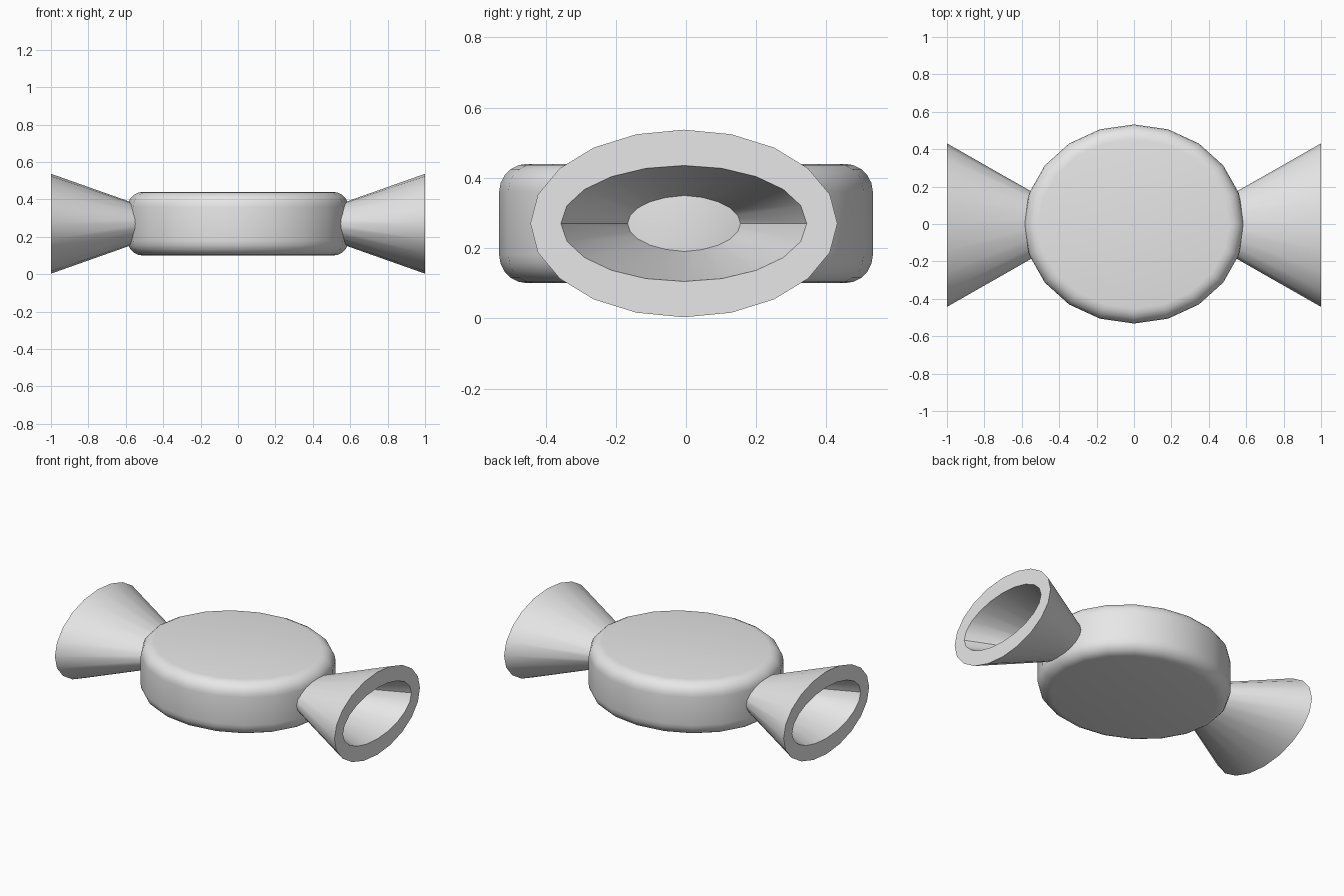
import bpy
import bmesh
from math import cos, sin, pi, radians
from mathutils import Vector

cube = bpy.data.objects.get("Cube")
if cube:
    bpy.data.objects.remove(cube, do_unlink=True)

SIDES = 20

grey = bpy.data.materials.new("plain_grey")
grey.use_nodes = True
grey.diffuse_color = (0.8, 0.8, 0.8, 1)
grey.node_tree.nodes["Principled BSDF"].inputs["Base Color"].default_value = (0.8, 0.8, 0.8, 1)


def loft(name, profile, centre, axis, u, v):
    """Skin elliptical rings (distance along axis, radius u, radius v) and cap both ends."""
    bm = bmesh.new()
    centre, axis, u, v = map(Vector, (centre, axis, u, v))
    rings = []
    for d, ru, rv in profile:
        angles = [2 * pi * i / SIDES for i in range(SIDES)]
        rings.append([bm.verts.new(centre + axis * d + u * ru * cos(a) + v * rv * sin(a))
                      for a in angles])
    for low, high in zip(rings, rings[1:]):
        for i in range(SIDES):
            j = (i + 1) % SIDES
            bm.faces.new((low[i], low[j], high[j], high[i]))
    bm.faces.new(rings[0])
    bm.faces.new(rings[-1])
    bmesh.ops.recalc_face_normals(bm, faces=bm.faces)
    mesh = bpy.data.meshes.new(name)
    bm.to_mesh(mesh)
    bm.free()
    mesh.materials.append(grey)
    obj = bpy.data.objects.new(name, mesh)
    bpy.context.collection.objects.link(obj)
    bpy.ops.object.select_all(action='DESELECT')
    obj.select_set(True)
    bpy.context.view_layer.objects.active = obj
    bpy.ops.object.shade_smooth_by_angle(angle=radians(30))
    return obj


# Rounded sweet: quarter-circle edge, mirrored top to bottom
RX, RY, HALF, ROUND = 0.59, 0.532, 0.17, 0.08
STEPS = 5
upper = []
for k in range(STEPS + 1):
    a = pi / 2 * k / STEPS
    inset = ROUND * (1 - cos(a))
    upper.append((HALF - ROUND + ROUND * sin(a), RX - inset, RY - inset))
lower = [(-d, ru, rv) for d, ru, rv in reversed(upper)]
loft("candy_body", lower + upper, (0, 0, 0.27), (0, 0, 1), (1, 0, 0), (0, 1, 0))

# Flared wrapper ends: outer wall, flat rim, then hollow inner wall back to the sweet
flare = [(0.50, 0.152, 0.09), (1.0, 0.437, 0.267),
         (1.0, 0.35, 0.165), (0.50, 0.134, 0.061)]
for side, name in ((1, "left_wrapper_end"), (-1, "right_wrapper_end")):
    loft(name, flare, (0, -0.006, 0.27), (side, 0, 0), (0, 1, 0), (0, 0, 1))
